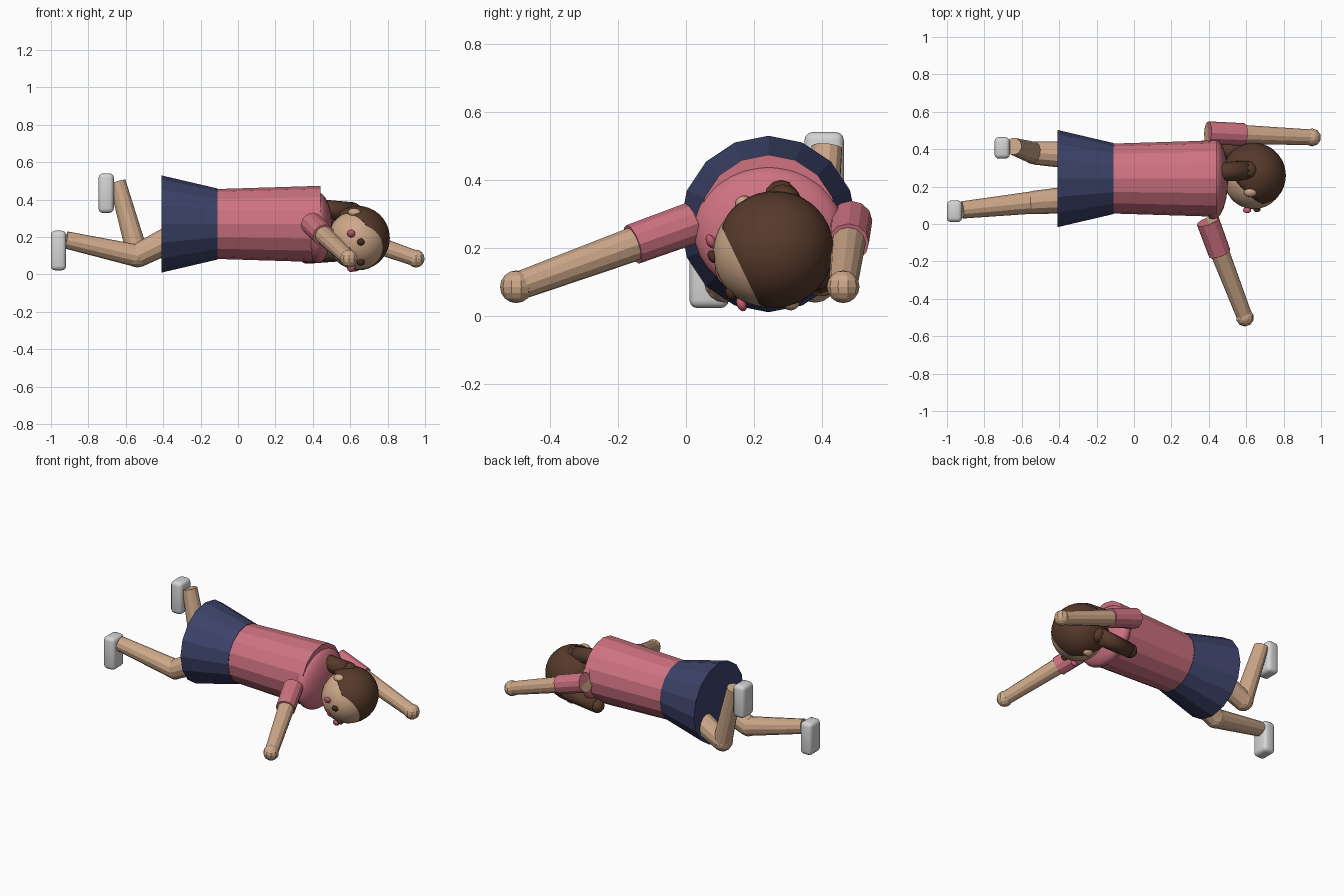
import bpy, bmesh, math
from mathutils import Vector, Matrix

cube = bpy.data.objects.get("Cube")
if cube:
    bpy.data.objects.remove(cube, do_unlink=True)


def material(name, rgb):
    m = bpy.data.materials.new(name)
    m.use_nodes = True
    m.diffuse_color = (*rgb, 1)
    m.node_tree.nodes["Principled BSDF"].inputs["Base Color"].default_value = (*rgb, 1)
    return m


SKIN = material("skin", (0.61, 0.39, 0.25))
PINK = material("pink_shirt", (0.62, 0.17, 0.22))
NAVY = material("navy_skirt", (0.045, 0.055, 0.14))
HAIR = material("brown_hair", (0.095, 0.042, 0.024))
WHITE = material("white_shoe", (0.66, 0.66, 0.66))
ROSE = material("rose_cheek", (0.52, 0.11, 0.16))
DARK = material("dark_eye", (0.07, 0.028, 0.016))


def finish(bm, name, mat, smooth=False):
    bmesh.ops.recalc_face_normals(bm, faces=bm.faces)
    me = bpy.data.meshes.new(name)
    bm.to_mesh(me)
    bm.free()
    me.materials.append(mat)
    for p in me.polygons:
        p.use_smooth = smooth
    ob = bpy.data.objects.new(name, me)
    bpy.context.collection.objects.link(ob)
    return ob


def add_cone(bm, a, b, r1, r2, sides):
    """Tapered cylinder between two points."""
    a, b = Vector(a), Vector(b)
    d = b - a
    mat = Matrix.Translation((a + b) / 2) @ d.to_track_quat('Z', 'Y').to_matrix().to_4x4()
    bmesh.ops.create_cone(bm, cap_ends=True, segments=sides, radius1=r1, radius2=r2,
                          depth=d.length, matrix=mat)


def add_ball(bm, c, size, rot=Matrix(), seg=12, rings=8):
    mat = Matrix.Translation(c) @ rot @ Matrix.Diagonal((*size, 1))
    bmesh.ops.create_uvsphere(bm, u_segments=seg, v_segments=rings, radius=1, matrix=mat)


def cone(name, mat, a, b, r1, r2, sides=12):
    bm = bmesh.new()
    add_cone(bm, a, b, r1, r2, sides)
    return finish(bm, name, mat)


def ball(name, mat, c, size, rot=Matrix(), seg=24, rings=16):
    bm = bmesh.new()
    add_ball(bm, c, size, rot, seg, rings)
    return finish(bm, name, mat, True)


# Body lying along x
CY, CZ = 0.243, 0.27
cone("skirt", NAVY, (-0.41, CY, CZ), (-0.11, CY, CZ), 0.26, 0.19, 16)
cone("torso", PINK, (-0.11, CY, CZ), (0.44, CY, CZ), 0.187, 0.204, 16)
ball("shoulders", PINK, (0.425, CY, 0.25), (0.078, 0.22, 0.19))

# Head frame: face direction, side direction, crown along x
HEAD = Vector((0.64, 0.24, 0.185))
UP = Vector((1, 0, 0))
FACE = Vector((0, -0.9, -0.436)).normalized()
SIDE = Vector((0, -0.436, 0.9)).normalized()
ROT = Matrix((UP, SIDE, FACE)).transposed().to_4x4()


def on_head(up, side, face):
    return HEAD + UP * up + SIDE * side + FACE * face


cone("neck", SKIN, (0.44, 0.24, 0.21), (0.54, 0.24, 0.19), 0.06, 0.06)
ball("head", SKIN, HEAD, (0.16, 0.16, 0.16), ROT, 32, 20)

# Hair cap, trimmed along a slanted hairline
bm = bmesh.new()
add_ball(bm, on_head(0, 0, -0.022), (0.172, 0.172, 0.175), ROT, 32, 20)
bmesh.ops.bisect_plane(bm, geom=bm.verts[:] + bm.edges[:] + bm.faces[:],
                       plane_co=on_head(-0.04, 0, 0), plane_no=UP - FACE, clear_inner=True)
bmesh.ops.holes_fill(bm, edges=[e for e in bm.edges if e.is_boundary])
hair = finish(bm, "hair_cap", HAIR, True)
hair.data.polygons[len(hair.data.polygons) - 1].use_smooth = False

# Paired face parts and pigtails
for tag, s in (("upper", 1), ("lower", -1)):
    ball(tag + "_ear", SKIN, on_head(-0.018, s * 0.165, 0), (0.035, 0.02, 0.025), ROT, 12, 8)
    ball(tag + "_eye", DARK, on_head(0.017, s * 0.06, 0.15), (0.02, 0.02, 0.014), ROT, 12, 8)
    ball(tag + "_cheek", ROSE, on_head(-0.035, s * 0.103, 0.135), (0.022, 0.022, 0.014), ROT, 12, 8)
    bm = bmesh.new()
    root, tip = on_head(-0.03, s * 0.112, -0.105), on_head(-0.27, s * 0.145, -0.11)
    add_cone(bm, root, tip, 0.055, 0.045, 12)
    add_ball(bm, tip, (0.045, 0.045, 0.045))
    add_ball(bm, root, (0.055, 0.055, 0.055))
    finish(bm, tag + "_pigtail", HAIR, True)
ball("mouth", ROSE, on_head(-0.045, 0, 0.153), (0.012, 0.03, 0.012), ROT, 12, 8)

# Arms: shoulder, sleeve end, hand
arms = {"front": ((0.395, 0.015, 0.272), (0.458, -0.157, 0.21), (0.593, -0.5, 0.085)),
        "back": ((0.395, 0.487, 0.28), (0.588, 0.479, 0.214), (0.952, 0.463, 0.085))}
for tag, (sh, cuff, hand) in arms.items():
    cone(tag + "_sleeve", PINK, sh, cuff, 0.062, 0.06)
    bm = bmesh.new()
    add_cone(bm, sh, hand, 0.055, 0.042, 12)
    add_ball(bm, hand, (0.048, 0.048, 0.048), seg=10, rings=8)
    finish(bm, tag + "_arm", SKIN)

# Legs: hip, knee, ankle, shoe centre
legs = {"front": ((-0.2, 0.14, 0.27), (-0.54, 0.115, 0.1), (-0.92, 0.075, 0.185), (-0.96, 0.068, 0.128)),
        "back": ((-0.2, 0.36, 0.27), (-0.535, 0.38, 0.1), (-0.645, 0.415, 0.495), (-0.705, 0.407, 0.435))}
for tag, (hip, knee, ankle, shoe) in legs.items():
    bm = bmesh.new()
    add_cone(bm, hip, knee, 0.08, 0.062, 12)
    add_ball(bm, knee, (0.062, 0.062, 0.062))
    add_cone(bm, knee, ankle, 0.06, 0.046, 12)
    finish(bm, tag + "_leg", SKIN)
    bm = bmesh.new()
    bmesh.ops.create_cube(bm, size=1, matrix=Matrix.Translation(shoe) @ Matrix.Diagonal((0.082, 0.116, 0.212, 1)))
    bmesh.ops.bevel(bm, geom=bm.edges[:], offset=0.024, segments=3, profile=0.5, affect='EDGES')
    finish(bm, tag + "_shoe", WHITE, True)
